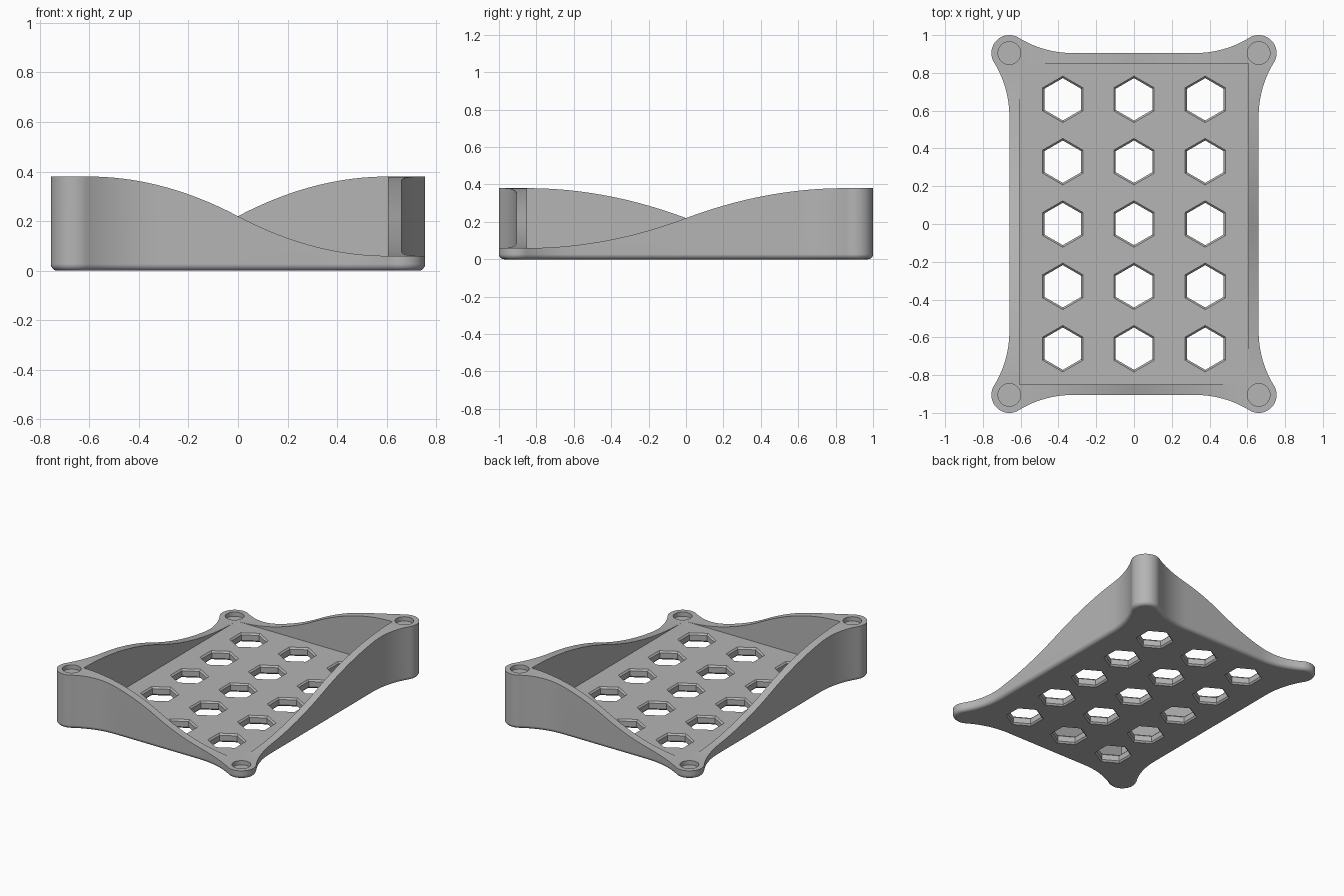
import bpy, bmesh, math
from mathutils import Vector

if "Cube" in bpy.data.objects:
    bpy.data.objects.remove(bpy.data.objects["Cube"])

HX, HY = 0.66, 0.905          # wall lines and post centres
IX, IY = 0.605, 0.85          # inner cavity
POST, FLARE = 0.095, 0.335    # post radius, flare length
FLOOR, MID = 0.06, 0.22
ROUND = 0.027                 # bottom edge rounding

grey = bpy.data.materials.new("mid_grey")
grey.use_nodes = True
colour = (0.46, 0.46, 0.46, 1)
grey.diffuse_color = colour
grey.node_tree.nodes["Principled BSDF"].inputs["Base Color"].default_value = colour


def arc(cx, cy, r, a0, a1, n, sign):
    """Points with outward normals along an arc; sign -1 for a concave arc."""
    out = []
    for i in range(n + 1):
        a = a0 + (a1 - a0) * i / n
        d = Vector((math.cos(a), math.sin(a)))
        out.append((Vector((cx, cy)) + d * r, d * sign))
    return out


def quarter_outline():
    """Outline from the middle of the side wall to the middle of the end wall."""
    big = (FLARE ** 2 - POST ** 2) / (2 * POST)
    tilt = math.atan2(FLARE, big)
    pts = [(Vector((HX, (HY - FLARE) * i / 12)), Vector((1, 0))) for i in range(12)]
    pts += arc(HX + big, HY - FLARE, big, math.pi, math.pi - tilt, 14, -1)
    pts += arc(HX, HY, POST, -tilt, math.pi / 2 + tilt, 24, 1)[1:]
    pts += arc(HX - FLARE, HY + big, big, tilt - math.pi / 2, -math.pi / 2, 14, -1)[1:]
    pts += [(Vector(((HX - FLARE) * (1 - i / 8), HY)), Vector((0, 1))) for i in range(1, 9)]
    return pts


def flip(pts, sx, sy):
    return [(Vector((p.x * sx, p.y * sy)), Vector((n.x * sx, n.y * sy))) for p, n in pts]


def rim_height(p):
    """Rim sweeps from a tall corner to a low one along every wall."""
    if abs(p.y) > IY:
        t = p.x / IX * math.copysign(1, p.y)
    else:
        t = p.y / IY * math.copysign(1, p.x)
    t = max(-1, min(1, t))
    rise = (MID - FLOOR) * (1 - (1 - abs(t)) ** 2)
    return MID + math.copysign(rise, t)


def make_object(name, bm):
    mesh = bpy.data.meshes.new(name)
    bmesh.ops.recalc_face_normals(bm, faces=bm.faces[:])
    bm.to_mesh(mesh)
    bm.free()
    mesh.materials.append(grey)
    ob = bpy.data.objects.new(name, mesh)
    bpy.context.collection.objects.link(ob)
    return ob


def stack(bm, rings, cap_first=True):
    """Skin a list of equal-length point rings and cap both ends."""
    rows = [[bm.verts.new(p) for p in ring] for ring in rings]
    for a, b in zip(rows, rows[1:]):
        for i in range(len(a)):
            j = (i + 1) % len(a)
            bm.faces.new((a[i], a[j], b[j], b[i]))
    bm.faces.new(rows[0])
    bm.faces.new(rows[-1])


# Tray shell: rounded bottom, outer wall, rim, inner wall, floor
q = quarter_outline()
outline = (q + flip(q, -1, 1)[::-1][1:] + flip(q, -1, -1)[1:]
           + flip(q, 1, -1)[::-1][1:-1])
rings = []
for k in range(6):
    a = math.pi / 2 * k / 5
    inset, z = ROUND * (1 - math.sin(a)), ROUND * (1 - math.cos(a))
    rings.append([(*(p - n * inset), z) for p, n in outline])
inner = [(max(-IX, min(IX, p.x)), max(-IY, min(IY, p.y))) for p, n in outline]
rings.append([(*p, rim_height(p)) for p, n in outline])
rings.append([(*c, rim_height(p)) for c, (p, n) in zip(inner, outline)])
rings.append([(*c, FLOOR) for c in inner])
bm = bmesh.new()
stack(bm, rings)
bmesh.ops.remove_doubles(bm, verts=bm.verts[:], dist=0.00005)
tray = make_object("tray", bm)

# Cutter: chamfered hexagon vents and shallow round post sockets
bm = bmesh.new()


def prism(x, y, sides, profile):
    stack(bm, [[(x + r * math.sin(math.tau * i / sides), y + r * math.cos(math.tau * i / sides), z)
                for i in range(sides)] for r, z in profile])


R, C = 0.123, 0.011
for col in (-1, 0, 1):
    for row in range(-2, 3):
        prism(col * 0.377, row * 0.33, 6,
              [(R + C, -C), (R - C, C), (R - C, FLOOR - C), (R + C, FLOOR + C)])
for sx in (-1, 1):
    for sy in (-1, 1):
        top = rim_height(Vector((sx * HX, sy * HY)))
        prism(sx * HX, sy * HY, 40, [(0.06, top - 0.03), (0.06, top + 0.05)])
cutter = make_object("hole_cutter", bm)
cutter.hide_render = True

# Cut the holes, then smooth the curved faces
cut = tray.modifiers.new("holes", 'BOOLEAN')
cut.operation = 'DIFFERENCE'
cut.solver = 'EXACT'
cut.object = cutter
bpy.ops.object.select_all(action='DESELECT')
tray.select_set(True)
bpy.context.view_layer.objects.active = tray
bpy.ops.object.modifier_apply(modifier=cut.name)
bpy.data.objects.remove(cutter)
bpy.ops.object.shade_smooth_by_angle(angle=math.radians(30))
weighted = tray.modifiers.new("weighted_normals", 'WEIGHTED_NORMAL')
weighted.keep_sharp = True
